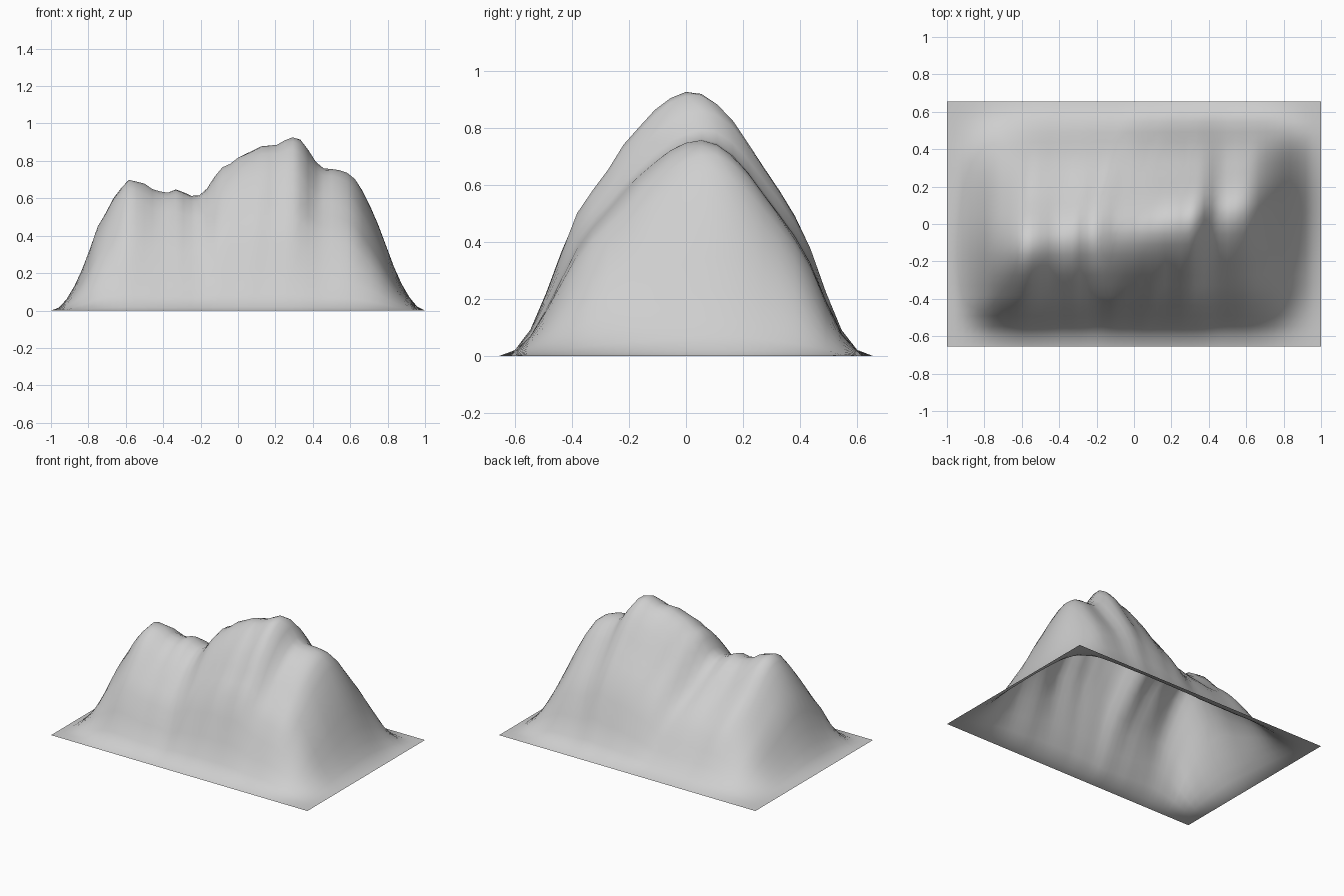
import bpy, bmesh, math

if "Cube" in bpy.data.objects:
    bpy.data.objects.remove(bpy.data.objects["Cube"])

NX, NY = 48, 24          # grid cells across and deep
HALF_Y = 0.655

# Ridge height at even steps from left to right
RIDGE = [0, .015, .06, .13, .22, .33, .45, .52, .60, .655, .70, .69, .68,
         .65, .638, .632, .65, .635, .615, .615, .65, .715, .765, .785, .82,
         .84, .86, .88, .883, .887, .91, .927, .915, .85, .785, .757, .758,
         .75, .735, .70, .63, .545, .45, .34, .23, .14, .07, .02, 0]

# Slope section at even steps from front to back
SECTION = [0, .02, .09, .215, .36, .50, .58, .655, .745, .805, .865, .905,
           .925, .92, .88, .82, .735, .65, .57, .48, .365, .21, .085, .02, 0]


def sample(values, t):
    """Linear lookup in an evenly spaced list, t from 0 to 1."""
    f = min(max(t, 0), 1) * (len(values) - 1)
    i = min(int(f), len(values) - 2)
    return values[i] + (values[i + 1] - values[i]) * (f - i)


def height(x, y):
    inner = (1 - x * x) ** 2
    # crest line runs diagonally: forward on the left, back on the right
    v = y - 0.16 * (x - 0.27) * (1 - (y / HALF_Y) ** 2) ** 2
    # gullies run straight down the front and slanted down the back
    u = x - (0.2 if y > 0 else 0.02) * y * inner
    p = sample(SECTION, (v / HALF_Y + 1) / 2) / 0.925
    h = sample(RIDGE, (u + 1) / 2)
    # fine erosion ripples on the slopes only
    w = x - 0.3 * y
    ripple = math.sin(37 * w) + 0.6 * math.sin(61 * w + 1)
    return h * p * (1 + 0.022 * inner * ripple * (1 - p))


# Mountain: one open sheet raised into a ridge
bm = bmesh.new()
rows = []
for j in range(NY + 1):
    y = HALF_Y * (2 * j / NY - 1)
    rows.append([bm.verts.new((x, y, height(x, y)))
                 for x in (2 * i / NX - 1 for i in range(NX + 1))])
for a, b in zip(rows, rows[1:]):
    for i in range(NX):
        face = bm.faces.new((a[i], a[i + 1], b[i + 1], b[i]))
        face.smooth = True
mesh = bpy.data.meshes.new("mountain")
bm.to_mesh(mesh)
bm.free()

# Plain rock colour
rock = bpy.data.materials.new("grey_rock")
rock.diffuse_color = (0.62, 0.62, 0.62, 1)
rock.use_nodes = True
rock.node_tree.nodes["Principled BSDF"].inputs["Base Color"].default_value = rock.diffuse_color
mesh.materials.append(rock)

mountain = bpy.data.objects.new("mountain", mesh)
bpy.context.collection.objects.link(mountain)
